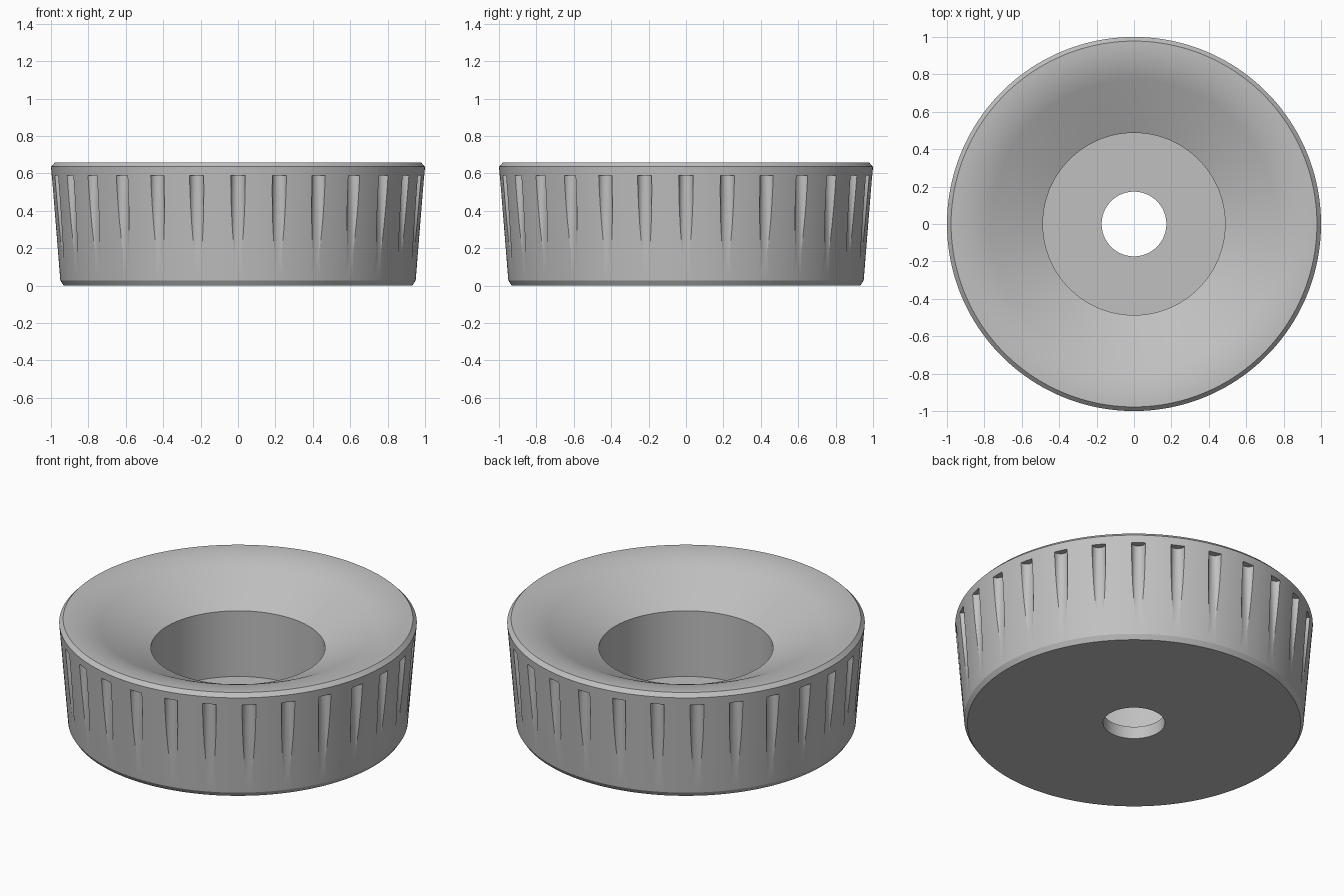
import bpy
import bmesh
from math import cos, sin, tau, radians
from mathutils import Matrix

cube = bpy.data.objects.get("Cube")
if cube:
    bpy.data.objects.remove(cube, do_unlink=True)

SEGMENTS = 196
GROOVES = 28

# Single grey material
grey = bpy.data.materials.new("plain grey")
grey.use_nodes = True
colour = (0.53, 0.53, 0.53, 1)
grey.diffuse_color = colour
grey.node_tree.nodes["Principled BSDF"].inputs["Base Color"].default_value = colour


def add_object(name, bm):
    bmesh.ops.recalc_face_normals(bm, faces=bm.faces)
    mesh = bpy.data.meshes.new(name)
    bm.to_mesh(mesh)
    bm.free()
    mesh.materials.append(grey)
    obj = bpy.data.objects.new(name, mesh)
    bpy.context.collection.objects.link(obj)
    return obj


def lathe(name, profile):
    """Revolve a closed (radius, height) loop around z."""
    bm = bmesh.new()
    rings = []
    for i in range(SEGMENTS):
        a = tau * i / SEGMENTS
        rings.append([bm.verts.new((r * cos(a), r * sin(a), z)) for r, z in profile])
    n = len(profile)
    for i in range(SEGMENTS):
        p, q = rings[i], rings[(i + 1) % SEGMENTS]
        for j in range(n):
            k = (j + 1) % n
            bm.faces.new((p[j], q[j], q[k], p[k]))
    return add_object(name, bm)


def rounded(a, b, c, steps=10):
    """Quadratic curve from a to c, steered by b."""
    pts = []
    for i in range(steps + 1):
        t = i / steps
        pts.append(tuple((1 - t) ** 2 * a[k] + 2 * t * (1 - t) * b[k] + t * t * c[k]
                         for k in range(2)))
    return pts


# Body: chamfered tapered wall, dished mouth, stepped bore
profile = [(0.173, 0), (0.932, 0), (0.95, 0.028), (1.0, 0.636)]
profile += rounded((0.978, 0.659), (0.872, 0.659), (0.77, 0.613))
profile += [(0.487, 0.48), (0.487, 0.075), (0.173, 0.075)]
body = lathe("knob_body", profile)

# Grip grooves: upright round cutters that run out of the tapered wall
bm = bmesh.new()
for i in range(GROOVES):
    place = Matrix.Rotation(tau * i / GROOVES, 4, 'Z') @ Matrix.Translation((0.997, 0, 0.32))
    bmesh.ops.create_cone(bm, cap_ends=True, segments=32, radius1=0.039,
                          radius2=0.039, depth=0.54, matrix=place)
cutter = add_object("groove_cutter", bm)
cutter.hide_render = True

cut = body.modifiers.new("grooves", 'BOOLEAN')
cut.operation = 'DIFFERENCE'
cut.solver = 'EXACT'
cut.object = cutter

bpy.ops.object.select_all(action='DESELECT')
bpy.context.view_layer.objects.active = body
body.select_set(True)
bpy.ops.object.modifier_apply(modifier=cut.name)
bpy.data.objects.remove(cutter, do_unlink=True)
bpy.ops.object.shade_smooth_by_angle(angle=radians(22))
